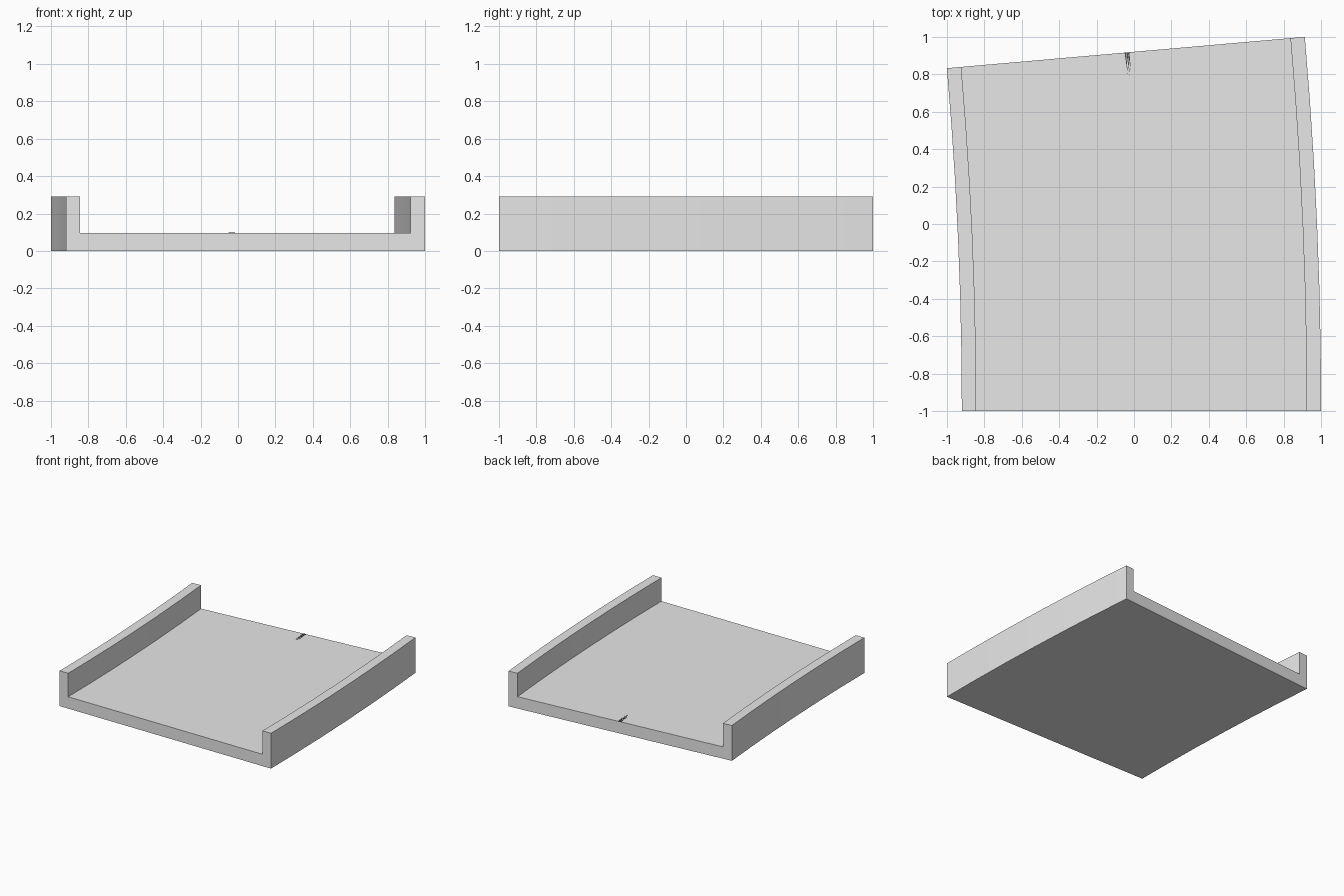
import bpy, bmesh, math
from mathutils import Vector

cube = bpy.data.objects.get("Cube")
if cube:
    bpy.data.objects.remove(cube)

TURN = math.radians(5)
OUTER = 2 / math.sin(TURN)
CENTRE_X = 1 - OUTER
STEPS = 6


def material(name, value):
    mat = bpy.data.materials.new(name)
    mat.use_nodes = True
    colour = (value, value, value, 1)
    mat.diffuse_color = colour
    mat.node_tree.nodes["Principled BSDF"].inputs["Base Color"].default_value = colour
    return mat


def finish(bm, name, mat):
    bmesh.ops.recalc_face_normals(bm, faces=bm.faces)
    mesh = bpy.data.meshes.new(name)
    bm.to_mesh(mesh)
    bm.free()
    mesh.materials.append(mat)
    obj = bpy.data.objects.new(name, mesh)
    bpy.context.collection.objects.link(obj)
    return obj


def bend(x, angle, z):
    """Place a cross-section point at an angle around the curve's centre."""
    r = x - CENTRE_X
    return Vector((CENTRE_X + r * math.cos(angle), r * math.sin(angle) - 1, z))


grey = material("light grey", 0.8)
dark = material("dark grey", 0.06)

# Curved channel: U-shaped section swept through a shallow arc
left, right, wall, floor, top = -0.92, 1.0, 0.077, 0.097, 0.29
section = [(left, 0), (right, 0), (right, top), (right - wall, top),
           (right - wall, floor), (left + wall, floor),
           (left + wall, top), (left, top)]
bm = bmesh.new()
rings = [[bm.verts.new(bend(x, TURN * i / STEPS, z)) for x, z in section]
         for i in range(STEPS + 1)]
n = len(section)
for a, b in zip(rings, rings[1:]):
    for k in range(n):
        bm.faces.new((a[k], a[(k + 1) % n], b[(k + 1) % n], b[k]))
bm.faces.new(rings[0])
bm.faces.new(rings[-1])
channel = finish(bm, "curved_channel", grey)
bpy.context.view_layer.objects.active = channel
channel.select_set(True)
bpy.ops.object.shade_smooth_by_angle(angle=math.radians(30))

# Thin tapering scratch marks on the floor at the far end
bm = bmesh.new()
for x, length in ((0.037, 0.12), (0.047, 0.13), (0.055, 0.1)):
    tip = TURN - length / (OUTER - 1)
    outline = [(x - 0.004, TURN), (x + 0.004, TURN), (x + 0.004, tip)]
    low = [bm.verts.new(bend(px, a, floor)) for px, a in outline]
    high = [bm.verts.new(bend(px, a, floor + 0.002)) for px, a in outline]
    bm.faces.new(low)
    bm.faces.new(high)
    for k in range(3):
        j = (k + 1) % 3
        bm.faces.new((low[k], low[j], high[j], high[k]))
finish(bm, "floor_marks", dark)
